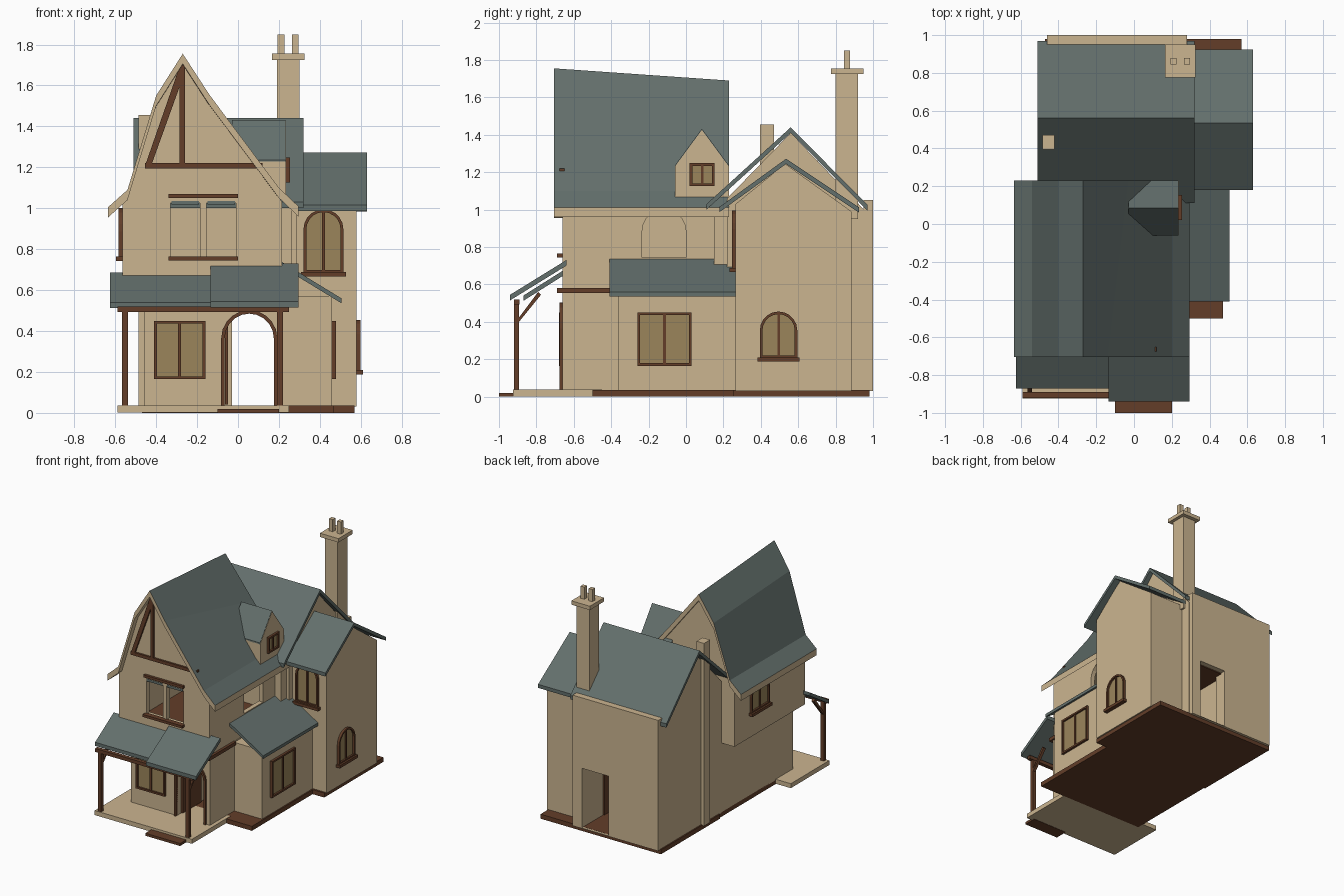
import bpy, bmesh, math
from mathutils import Vector

cube = bpy.data.objects.get("Cube")
if cube:
    bpy.data.objects.remove(cube, do_unlink=True)


def material(name, rgb):
    m = bpy.data.materials.new(name)
    m.use_nodes = True
    m.diffuse_color = (*rgb, 1)
    m.node_tree.nodes["Principled BSDF"].inputs["Base Color"].default_value = (*rgb, 1)
    return m


PLASTER = material("warm plaster", (0.6, 0.46, 0.28))
SLATE = material("grey green slate", (0.125, 0.16, 0.15))
TIMBER = material("brown timber", (0.125, 0.048, 0.022))
GLASS = material("amber glass", (0.33, 0.235, 0.105))


def finish(bm, name, mat):
    bmesh.ops.recalc_face_normals(bm, faces=bm.faces[:])
    mesh = bpy.data.meshes.new(name)
    bm.to_mesh(mesh)
    bm.free()
    mesh.materials.append(mat)
    ob = bpy.data.objects.new(name, mesh)
    bpy.context.collection.objects.link(ob)
    return ob


def loop(bm, pts, at, axis):
    """Place 2D (horizontal, z) points on a plane across the axis."""
    return [bm.verts.new((at, u, z) if axis == "x" else (u, at, z)) for u, z in pts]


def bridge(bm, a, b):
    for i in range(len(a)):
        j = (i + 1) % len(a)
        bm.faces.new((a[i], a[j], b[j], b[i]))


def prism(name, pts, lo, hi, axis, mat, pts_hi=None):
    bm = bmesh.new()
    a, b = loop(bm, pts, lo, axis), loop(bm, pts_hi or pts, hi, axis)
    bm.faces.new(a)
    bm.faces.new(b)
    bridge(bm, a, b)
    return finish(bm, name, mat)


def ring(name, outer, inner, lo, hi, axis, mat):
    bm = bmesh.new()
    loops = [loop(bm, p, d, axis) for p, d in
             ((outer, lo), (outer, hi), (inner, hi), (inner, lo))]
    for i in range(4):
        bridge(bm, loops[i], loops[(i + 1) % 4])
    return finish(bm, name, mat)


def rect(u0, u1, z0, z1):
    return [(u0, z0), (u1, z0), (u1, z1), (u0, z1)]


def box(name, x0, x1, y0, y1, z0, z1, mat):
    return prism(name, rect(x0, x1, z0, z1), y0, y1, "y", mat)


def arch(u0, u1, z0, z1, n=10):
    r, c = (u1 - u0) / 2, (u0 + u1) / 2
    arc = [(c + r * math.cos(math.pi * i / n), z1 - r + r * math.sin(math.pi * i / n))
           for i in range(n + 1)]
    return [(u0, z0), (u1, z0)] + arc


def lower(pts, t):
    return [(u, z - t) for u, z in pts]


def slab(pts, t):
    return pts + lower(pts, t)[::-1]


def cut(ob, *cutters):
    for c in cutters:
        mod = ob.modifiers.new("opening", "BOOLEAN")
        mod.operation, mod.solver, mod.object = "DIFFERENCE", "EXACT", c
        bpy.context.view_layer.objects.active = ob
        bpy.ops.object.modifier_apply(modifier=mod.name)


def window(name, axis, face, out, u0, u1, z0, z1, shape=rect, sill=0.0):
    def span(d):
        return sorted((face - out * 0.01, face + out * d))
    t = 0.014
    inner = shape(u0 + t, u1 - t, z0 + t, z1 - t)
    ring(name + "_frame", shape(u0, u1, z0, z1), inner, *span(0.018), axis, TIMBER)
    prism(name + "_glass", inner, *span(0.004), axis, GLASS)
    c = (u0 + u1) / 2
    prism(name + "_mullion", rect(c - 0.007, c + 0.007, z0 + t, z1 - t),
          *span(0.012), axis, TIMBER)
    if sill:
        prism(name + "_sill", rect(u0 - sill, u1 + sill, z0 - 0.018, z0 + 0.004),
              *span(0.032), axis, TIMBER)


# Foundations, porch floor and step
box("base_front", -0.46, 0.47, -0.5, 0.4, 0, 0.035, TIMBER)
box("base_back", -0.47, 0.57, 0.25, 0.98, 0, 0.035, TIMBER)
box("porch_floor", -0.59, 0.25, -0.925, -0.45, 0.002, 0.037, PLASTER)
box("porch_step", -0.1, 0.2, -1.0, -0.9, 0, 0.02, TIMBER)

# Walls
ground = box("ground_floor_walls", -0.46, 0.22, -0.66, 0.25, 0.03, 0.575, PLASTER)
gable = [(0.14, 0.03), (1.0, 0.03), (0.96, 0.99), (0.56, 1.41), (0.2, 1.05), (0.2, 0.03)]
back = prism("back_block_walls", [(0.22, 0.03), (0.97, 0.03), (0.97, 0.98),
             (0.56, 1.41), (0.22, 1.06)], -0.46, 0.285, "x", PLASTER)
panel = box("back_wall_panel", -0.46, 0.28, 0.95, 1.0, 0.03, 1.05, PLASTER)
prism("side_wing_walls", [(0.265, 0.03), (0.885, 0.03), (0.885, 0.99),
      (0.53, 1.245), (0.265, 1.03)], 0.2, 0.58, "x", PLASTER)
box("bay_walls", 0.21, 0.46, -0.36, 0.28, 0.03, 0.57, PLASTER)
box("corner_wall", 0.2, 0.265, 0.15, 0.27, 0.7, 1.02, PLASTER)

# Front roof outline at its front and back ends
left_front = [(-0.635, 1.005), (-0.54, 1.09), (-0.40, 1.55), (-0.27, 1.755)]
right_front = [(-0.14, 1.555), (0.20, 1.10), (0.295, 1.01)]
left_back = left_front[:2] + [(-0.40, 1.5), (-0.27, 1.69)]
right_back = [(-0.03, 1.385)] + right_front[1:]
roof_a, roof_b = left_front + right_front, left_back + right_back


def wall_outline(roof):
    return ([(0.215, 0.57), (-0.565, 0.57), (-0.565, 1.03)]
            + lower(roof[1:-1], 0.045) + [(0.215, 1.03)])


upper = prism("upper_floor_walls", wall_outline(roof_a), -0.66, 0.21, "y",
              PLASTER, wall_outline(roof_b))

# Openings and hollow rooms
hall = box("hall_cutter", -0.065, 0.2, -0.62, 0.9, 0.034, 0.5, PLASTER)
door = prism("door_cutter", arch(-0.065, 0.175, 0.034, 0.485), -0.8, -0.5, "y", PLASTER)
exit_door = box("exit_cutter", -0.03, 0.2, 0.8, 1.1, 0.034, 0.5, PLASTER)
room = box("room_cutter", -0.53, 0.18, -0.62, 0.17, 0.6, 1.03, PLASTER)
pane_a = box("left_pane_cutter", -0.33, -0.185, -0.8, -0.6, 0.76, 1.025, PLASTER)
pane_b = box("right_pane_cutter", -0.155, -0.01, -0.8, -0.6, 0.76, 1.025, PLASTER)
side = prism("side_cutter", arch(-0.235, 0.0, 0.745, 1.0), 0.1, 0.3, "x", PLASTER)
cut(ground, hall, door)
cut(back, hall, exit_door)
cut(panel, exit_door)
cut(upper, room, pane_a, pane_b, side)
for c in (hall, door, exit_door, room, pane_a, pane_b, side):
    bpy.data.objects.remove(c, do_unlink=True)
box("hall_ceiling", -0.065, 0.2, -0.61, 0.96, 0.492, 0.499, TIMBER)
box("upper_floor_boards", -0.53, 0.18, -0.62, 0.17, 0.6, 0.606, TIMBER)
box("front_door_leaf", -0.064, -0.05, -0.61, -0.38, 0.04, 0.46, TIMBER)
box("back_door_leaf", 0.186, 0.199, 0.5, 0.74, 0.04, 0.46, TIMBER)

# Front roof: slate on top, plaster barge and soffit
roof = prism("front_roof", slab(roof_a, 0.05), -0.705, 0.23, "y", PLASTER, slab(roof_b, 0.05))
roof.data.materials.append(SLATE)
for f in roof.data.polygons:
    if f.normal.z > 0.05:
        f.material_index = 1

# Back, wing, bay and porch roofs
prism("back_roof", slab([(0.11, 1.03), (0.56, 1.44), (0.97, 1.025)], 0.03),
      -0.51, 0.32, "x", SLATE)
prism("wing_roof", slab([(0.18, 1.015), (0.535, 1.272), (0.925, 1.012)], 0.028),
      0.27, 0.63, "x", SLATE)
prism("bay_roof", slab([(0.21, 0.74), (0.505, 0.56)], 0.024), -0.41, 0.275, "y", SLATE)
prism("porch_roof_left", slab([(-0.87, 0.54), (-0.64, 0.685)], 0.028),
      -0.625, -0.135, "x", SLATE)
prism("porch_roof_right", slab([(-0.94, 0.545), (-0.64, 0.73)], 0.03),
      -0.135, 0.295, "x", SLATE)

# Porch timbers
box("porch_beam", -0.59, 0.25, -0.92, -0.89, 0.493, 0.52, TIMBER)
box("wall_beam", 0.2, 0.235, -0.69, -0.36, 0.553, 0.58, TIMBER)
for label, x in (("left", 0.205), ("right", -0.552)):
    box(label + "_post", x - 0.014, x + 0.014, -0.92, -0.893, 0.035, 0.5, TIMBER)
    prism(label + "_brace", [(-0.905, 0.385), (-0.895, 0.42), (-0.79, 0.56), (-0.775, 0.545)],
          x - 0.011, x + 0.011, "x", TIMBER)

# Chimneys
box("tall_chimney", 0.19, 0.3, 0.8, 0.92, 0.95, 1.73, PLASTER)
box("chimney_cap", 0.165, 0.325, 0.775, 0.95, 1.725, 1.755, PLASTER)
for label, x in (("right", 0.21), ("left", 0.28)):
    box(label + "_chimney_pot", x - 0.016, x + 0.016, 0.845, 0.878, 1.75, 1.85, PLASTER)
box("small_chimney", -0.485, -0.42, 0.395, 0.47, 0.03, 1.455, PLASTER)

# Dormer on the front roof
peak = [(-0.06, 1.235), (0.085, 1.432), (0.23, 1.235)]
prism("dormer_walls", [(0.23, 1.05), (-0.06, 1.05)] + lower(peak, 0.006),
      -0.03, 0.235, "x", PLASTER)
prism("dormer_roof", slab(peak, 0.014), -0.03, 0.233, "x", SLATE)
window("dormer_window", "x", 0.235, 1, 0.02, 0.153, 1.125, 1.248)

# Gable timbers
box("gable_tie", -0.455, 0.12, -0.675, -0.65, 1.195, 1.22, TIMBER)
box("gable_post", -0.285, -0.26, -0.675, -0.65, 1.22, 1.7, TIMBER)
prism("gable_strut", [(-0.45, 1.22), (-0.42, 1.22), (-0.265, 1.65), (-0.27, 1.70), (-0.295, 1.665)],
      -0.675, -0.65, "y", TIMBER)

# Windows and door trim
box("upper_lintel", -0.34, 0.0, -0.68, -0.65, 1.05, 1.07, TIMBER)
box("upper_sill", -0.34, 0.0, -0.69, -0.65, 0.745, 0.765, TIMBER)
for label, x in (("right", -0.258), ("left", -0.082)):
    box(label + "_pane_head", x - 0.068, x + 0.068, -0.663, -0.655, 1.018, 1.036, SLATE)
window("front_window", "y", -0.66, -1, -0.41, -0.16, 0.165, 0.45)
window("bay_window", "x", 0.46, 1, -0.26, 0.03, 0.165, 0.45)
window("wing_front_window", "y", 0.265, -1, 0.32, 0.515, 0.685, 0.995, arch, 0.012)
window("wing_side_window", "x", 0.58, 1, 0.395, 0.595, 0.205, 0.455, arch, 0.012)
window("upper_side_window", "x", -0.565, -1, -0.205, 0.02, 0.76, 1.0, arch, 0.01)
ring("door_trim", arch(-0.082, 0.192, 0.035, 0.502), arch(-0.065, 0.175, 0.035, 0.485),
     -0.675, -0.65, "y", TIMBER)
